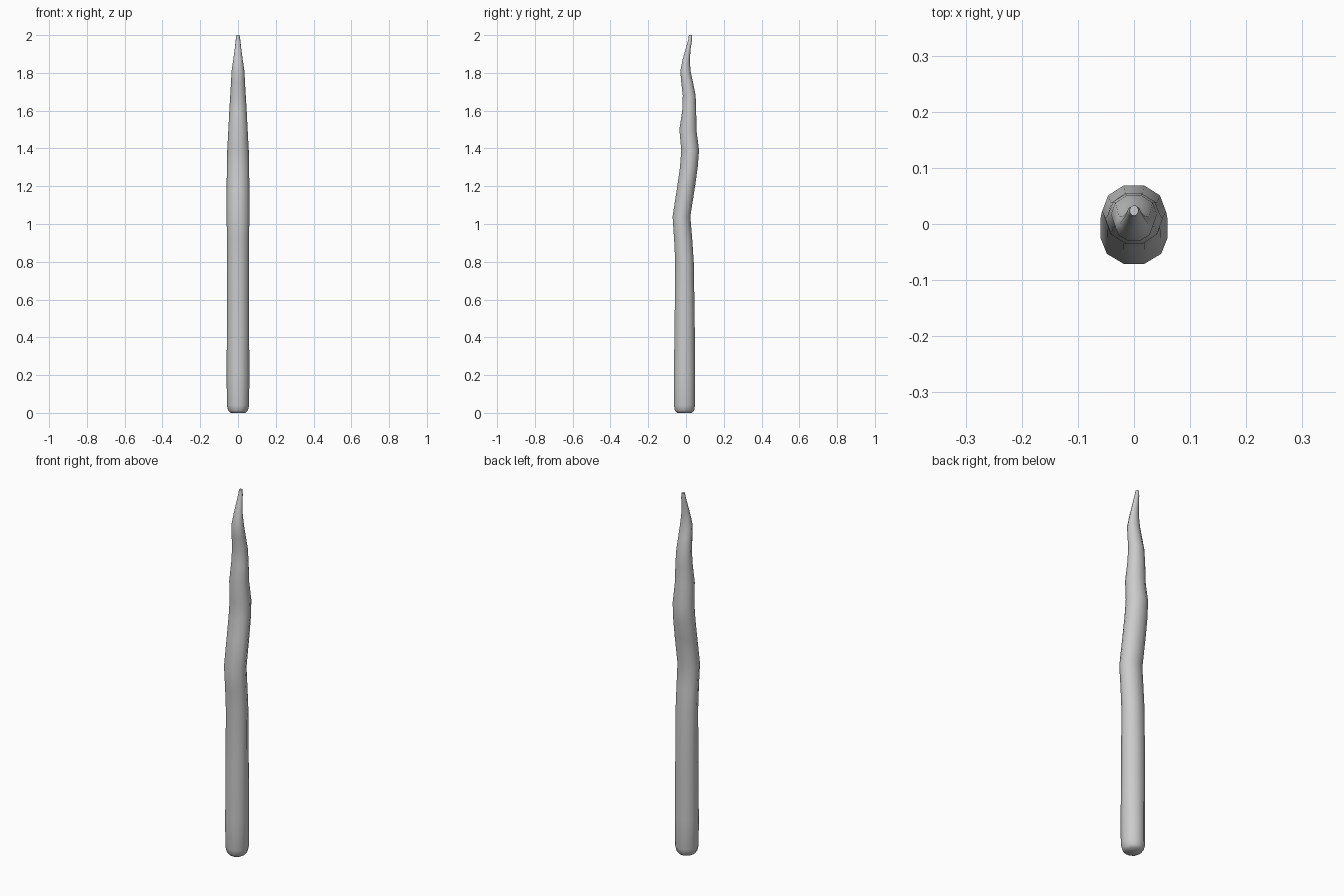
import bpy, bmesh, math

# Cross-sections along the wavy shaft: z, centre y, half-width x, half-depth y
SECTIONS = [
    (0.00, -0.008, 0.040, 0.040), (0.012, -0.008, 0.052, 0.051),
    (0.04, -0.008, 0.059, 0.056), (0.20, -0.008, 0.060, 0.056),
    (0.50, -0.007, 0.059, 0.053), (0.80, -0.008, 0.059, 0.049),
    (0.92, -0.015, 0.059, 0.048), (1.04, -0.024, 0.060, 0.047),
    (1.20, 0.001, 0.060, 0.047), (1.30, 0.015, 0.059, 0.047),
    (1.39, 0.022, 0.057, 0.047), (1.50, 0.010, 0.051, 0.045),
    (1.60, 0.017, 0.046, 0.037), (1.68, 0.017, 0.041, 0.034),
    (1.75, 0.006, 0.037, 0.031), (1.81, -0.003, 0.034, 0.027),
    (1.87, 0.001, 0.025, 0.019), (1.93, 0.012, 0.017, 0.013),
    (1.975, 0.022, 0.012, 0.010), (2.00, 0.024, 0.008, 0.009),
]
SIDES = 10


def loft(name, sections):
    bm = bmesh.new()
    rings = []
    for z, cy, rx, ry in sections:
        angles = [2 * math.pi * i / SIDES for i in range(SIDES)]
        k = 1 / math.sin(math.radians(72))  # flat sides face front and back
        rings.append([bm.verts.new((rx * math.cos(a), cy + ry * k * math.sin(a), z))
                      for a in angles])
    for low, high in zip(rings, rings[1:]):
        for i in range(SIDES):
            j = (i + 1) % SIDES
            bm.faces.new((low[i], low[j], high[j], high[i]))
    bm.faces.new(rings[0][::-1])
    bm.faces.new(rings[-1])
    mesh = bpy.data.meshes.new(name)
    bm.to_mesh(mesh)
    bm.free()
    obj = bpy.data.objects.new(name, mesh)
    bpy.context.collection.objects.link(obj)
    return obj


# Single tapering wavy spike with a rounded foot
spike = loft("wavy_spike", SECTIONS)
bpy.context.view_layer.objects.active = spike
spike.select_set(True)
bpy.ops.object.shade_smooth_by_angle(angle=math.radians(60))
